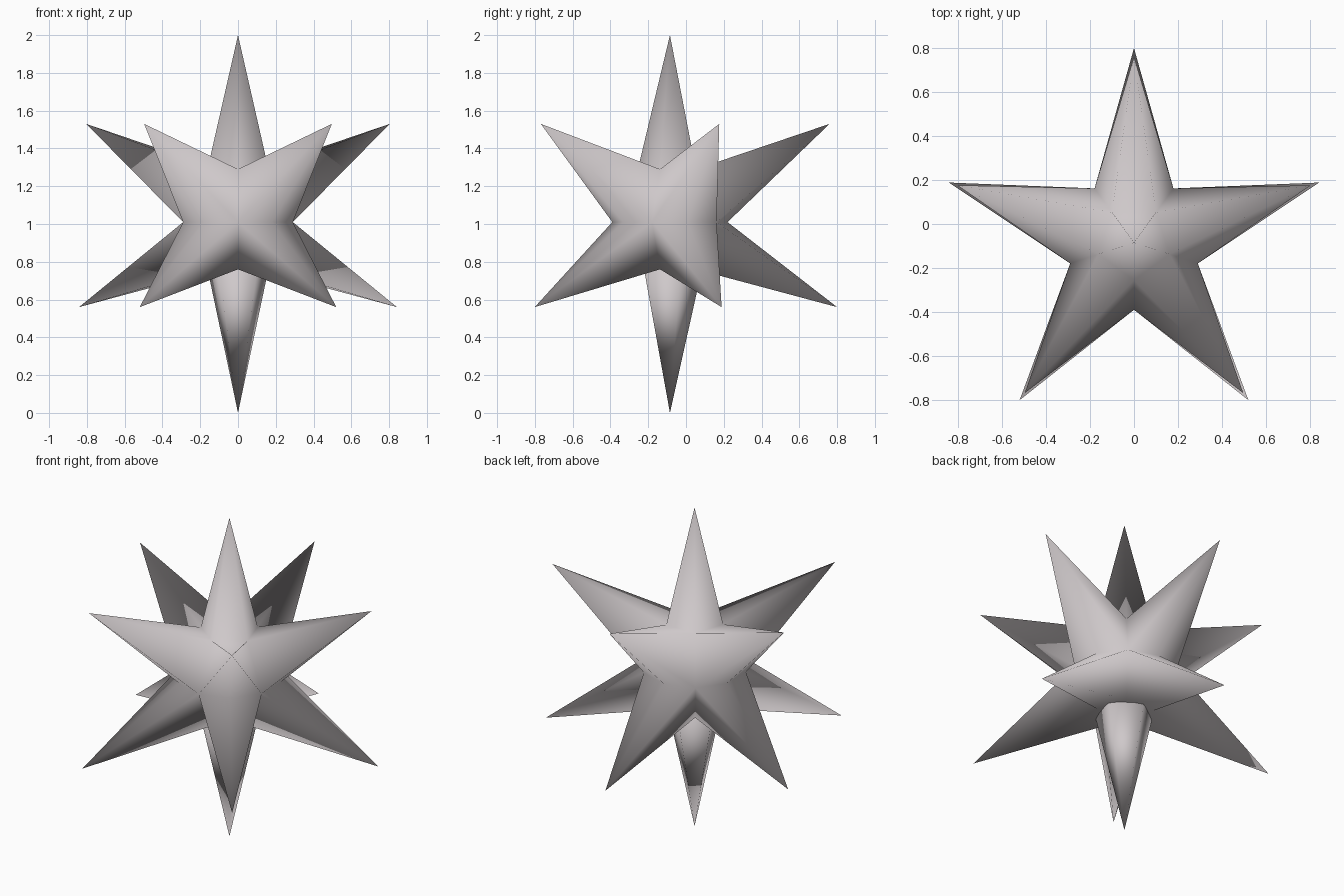
import bpy, bmesh, math

if "Cube" in bpy.data.objects:
    bpy.data.objects.remove(bpy.data.objects["Cube"])

CX, CY, CZ = 0.0, -0.085, 1.0   # centre of the star

mat = bpy.data.materials.new("pale_grey")
mat.diffuse_color = (0.62, 0.58, 0.59, 1.0)
mat.use_nodes = True
mat.node_tree.nodes["Principled BSDF"].inputs["Base Color"].default_value = mat.diffuse_color


def polar(bm, r, az, z):
    a = math.radians(az)
    return bm.verts.new((CX + r * math.cos(a), CY + r * math.sin(a), CZ + z))


def pyramid(bm, ring, tip):
    for i in range(len(ring)):
        bm.faces.new((ring[i], ring[(i + 1) % len(ring)], tip))


def finish(bm, name):
    bmesh.ops.recalc_face_normals(bm, faces=bm.faces)
    me = bpy.data.meshes.new(name)
    bm.to_mesh(me)
    bm.free()
    for p in me.polygons:
        p.use_smooth = True
    me.materials.append(mat)
    ob = bpy.data.objects.new(name, me)
    bpy.context.collection.objects.link(ob)
    return ob


# Body: valley rings joined by one top spike and two aligned rings of five spikes
bm = bmesh.new()
top_ring = [polar(bm, 0.17, 54 + 72 * i, 0.29) for i in range(5)]
low_ring = [polar(bm, 0.17, 54 + 72 * i, -0.24) for i in range(5)]
equator = [polar(bm, 0.305, 54 + 36 * i, 0.01) for i in range(10)]

pyramid(bm, top_ring, polar(bm, 0, 0, 1.0))
for i in range(5):
    j = (i + 1) % 5
    az = 90 + 72 * i
    band = [equator[(2 * i + 2) % 10], equator[2 * i + 1], equator[2 * i]]
    pyramid(bm, [top_ring[i], top_ring[j]] + band, polar(bm, 0.845, az, 0.53))
    pyramid(bm, [low_ring[i], low_ring[j]] + band, polar(bm, 0.885, az, -0.44))
bm.faces.new(low_ring)
finish(bm, "star_body")

# Bottom spike, turned half a step against the top one
bm = bmesh.new()
base = [polar(bm, 0.185, 18 + 72 * i, -0.17) for i in range(5)]
pyramid(bm, base, polar(bm, 0, 0, -1.0))
bm.faces.new(base)
finish(bm, "bottom_spike")
